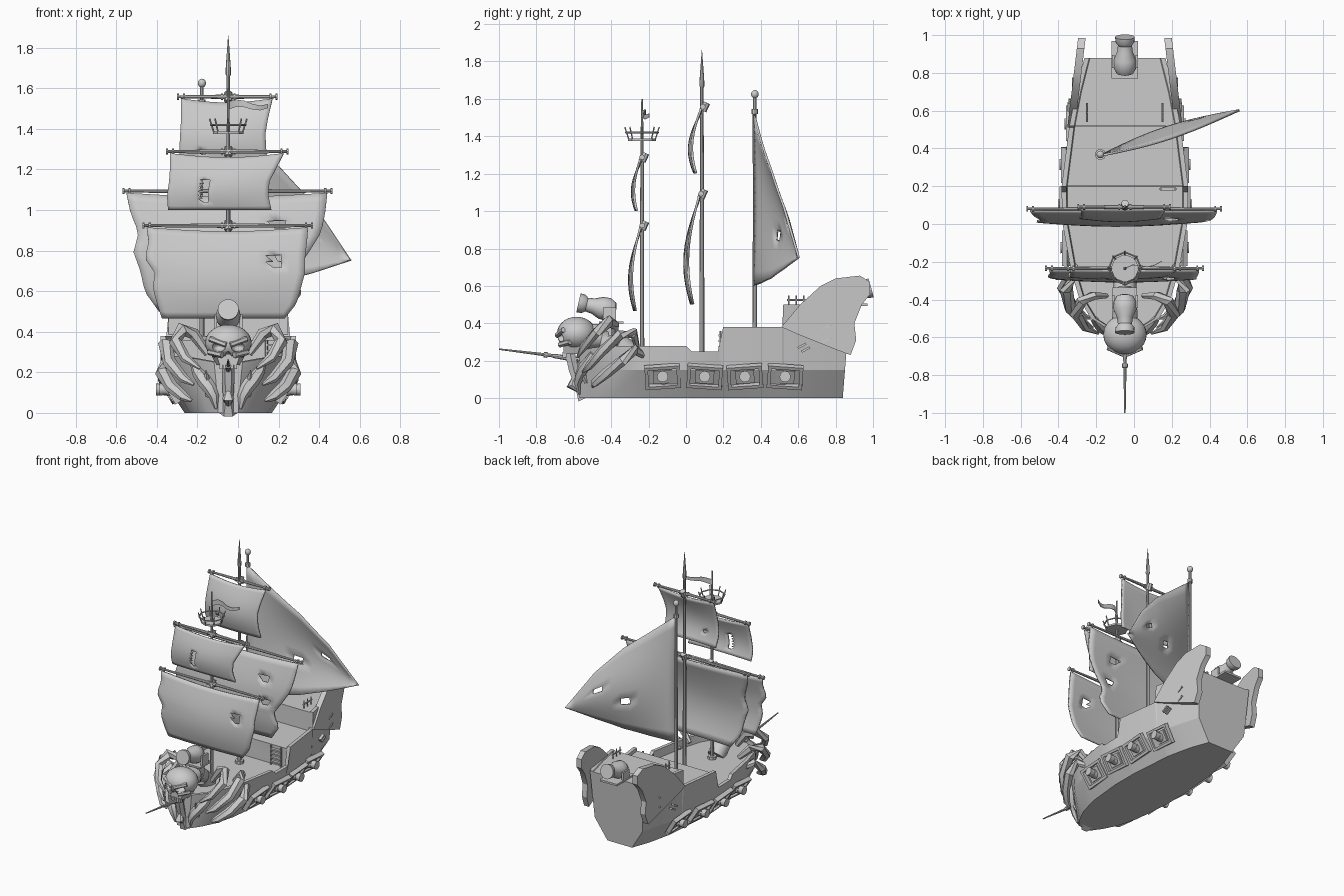
import bpy, bmesh, math, random
from mathutils import Vector, Matrix

random.seed(4)
if "Cube" in bpy.data.objects:
    bpy.data.objects.remove(bpy.data.objects["Cube"])

grey = bpy.data.materials.new("plain grey")
grey.use_nodes = True
grey.diffuse_color = (0.6, 0.6, 0.6, 1)
grey.node_tree.nodes["Principled BSDF"].inputs["Base Color"].default_value = (0.6, 0.6, 0.6, 1)
CX = -0.048  # keel line


def finish(name, bm, angle=35):
    bmesh.ops.recalc_face_normals(bm, faces=bm.faces)
    me = bpy.data.meshes.new(name)
    bm.to_mesh(me)
    bm.free()
    me.materials.append(grey)
    ob = bpy.data.objects.new(name, me)
    bpy.context.collection.objects.link(ob)
    bpy.ops.object.select_all(action='DESELECT')
    ob.select_set(True)
    bpy.context.view_layer.objects.active = ob
    bpy.ops.object.shade_smooth_by_angle(angle=math.radians(angle))
    return ob


def loft(name, rings, angle=35):
    """Skin a list of closed rings and cap both ends."""
    bm = bmesh.new()
    rows = [[bm.verts.new(p) for p in r] for r in rings]
    n = len(rows[0])
    for a, b in zip(rows, rows[1:]):
        for i in range(n):
            bm.faces.new((a[i], a[(i + 1) % n], b[(i + 1) % n], b[i]))
    bm.faces.new(rows[0])
    bm.faces.new(rows[-1][::-1])
    return finish(name, bm, angle)


def tube(name, pts, radii, sides=8, flat=1.0):
    pts = [Vector(p) for p in pts]
    rings = []
    for i, p in enumerate(pts):
        t = (pts[min(i + 1, len(pts) - 1)] - pts[max(i - 1, 0)]).normalized()
        u = t.cross(Vector((0, 1, 0) if abs(t.y) < 0.9 else (1, 0, 0))).normalized()
        w = t.cross(u)
        rings.append([p + radii[i] * (math.cos(a) * u + flat * math.sin(a) * w)
                      for a in (2 * math.pi * k / sides for k in range(sides))])
    return loft(name, rings)


def rod(name, a, b, r, sides=8):
    return tube(name, [a, b], [r, r], sides)


def box(name, loc, size, rot=Matrix()):
    bm = bmesh.new()
    bmesh.ops.create_cube(bm, size=1, matrix=Matrix.Translation(loc) @ rot @ Matrix.Diagonal((*size, 1)))
    return finish(name, bm)


def ball(name, loc, size):
    bm = bmesh.new()
    bmesh.ops.create_uvsphere(bm, u_segments=24, v_segments=14, radius=1,
                              matrix=Matrix.Translation(loc) @ Matrix.Diagonal((*size, 1)))
    return finish(name, bm, 50)


def lerp_list(vals, t):
    f = t * (len(vals) - 1)
    i = min(int(f), len(vals) - 2)
    return vals[i] + (vals[i + 1] - vals[i]) * (f - i)


# Hull: y, half widths at bottom, chine and top, rail height, deck height
stations = [
    (-.57, .05, .06, .07, .25, .22), (-.50, .10, .15, .18, .27, .22),
    (-.40, .15, .23, .24, .28, .22), (-.25, .19, .275, .285, .28, .22),
    (.0, .215, .315, .33, .28, .22), (.03, .215, .316, .333, .25, .22),
    (.17, .215, .316, .335, .25, .22), (.199, .215, .315, .335, .38, .22),
    (.2, .215, .315, .335, .38, .36), (.515, .19, .28, .295, .38, .36),
    (.52, .19, .28, .294, .5, .495), (.70, .15, .24, .26, .5, .495),
    (.85, .10, .195, .215, .5, .495)]
rings = []
for y, b, m, t, zr, zd in stations:
    half = [(b, 0), (m, .15), (t, zr), (t - .025, zr), (t - .03, zd)]
    both = half + [(-x, z) for x, z in reversed(half)]
    rake = .04 if y > .8 else 0
    rings.append([(CX + x, y - rake * .3 + rake * z * 2, z) for x, z in both])
loft("hull", rings, 20)

# Stern wings
wing = [(.51, .38), (.61, .5), (.72, .6), (.8, .64), (.93, .655), (.985, .62), (.985, .555),
        (.94, .5), (.9, .4), (.91, .31), (.88, .23), (.8, .26), (.6, .34)]
for s in (-1, 1):
    rings = [[(CX + s * (.305 - (y - .51) * .12 - d), y, z) for y, z in wing] for d in (0, .04)]
    loft("stern_wing", rings, 20)
    # Scratches and nicks in the planking
    for y, z in ((.62, .28), (.64, .26), (.75, .31), (.75, .38)):
        box("plank_scar", (CX + s * (.312 - (y - .51) * .17), y, z), (.02, .05, .012),
            Matrix.Rotation(.5, 4, 'X'))

# Gun ports: tilted frame strips, lid plate and short barrel
for s in (-1, 1):
    for k, (y, x) in enumerate(((-.125, .275), (.1, .29), (.315, .282), (.53, .255))):
        tilt = Matrix.Rotation((-1) ** k * .07, 4, 'X') @ Matrix.Rotation(s * .55, 4, 'Y')
        base = Matrix.Translation((CX + s * (x + .008), y, .115)) @ tilt
        for off, size in (((0, 0, .06), (.03, .19, .018)), ((0, 0, -.06), (.03, .19, .018)),
                          ((0, .085, 0), (.03, .018, .13)), ((0, -.085, 0), (.03, .018, .13)),
                          ((0, 0, 0), (.012, .1, .08))):
            box("port_frame", base @ Vector(off), size, tilt)
        tube("port_gun", [(CX + s * (x + d), y, .115) for d in (-.03, .03, .03, .065, .065, .03)],
             (.03, .03, .026, .03, .02, .016), 12)

# Masts
FORE, MAIN, MIZZ = (CX, -.235), (CX, .085), (-.178, .368)
tube("fore_mast", [(*FORE, z) for z in (.2, .24, .24, 1.35, 1.6)], (.03, .03, .012, .009, .004))
tube("main_mast", [(*MAIN, z) for z in (.2, .24, .24, 1.66, 1.67, 1.71, 1.86)],
     (.03, .03, .014, .009, .014, .012, .001))
tube("mizzen_mast", [(*MIZZ, z) for z in (.35, .38, .38, 1.62)], (.03, .03, .012, .009))
ball("mizzen_knob", (*MIZZ, 1.625), (.02, .02, .022))
rod("mizzen_collar", (*MIZZ, 1.52), (*MIZZ, 1.545), .018)


def sail(name, y, top, bottom, left, right, belly, holes):
    """Billowing square sail with torn sides, hung from a yard."""
    nu, nv = 20, 14
    bm = bmesh.new()
    g = []
    for j in range(nv + 1):
        v = j / nv
        l, r = lerp_list(left, v), lerp_list(right, v)
        g.append([])
        for i in range(nu + 1):
            u = i / nu
            bulge = math.sin(math.pi * v * .82) * (.75 + .25 * math.sin(math.pi * u))
            z = top + (bottom - top) * v - .02 * math.sin(math.pi * u) * (1 - v)
            g[-1].append(bm.verts.new((l + (r - l) * u, y - .01 - belly * bulge, z)))
    for j in range(nv):
        for i in range(nu):
            if (i, j) in holes:  # tear: keep only one corner of the cell
                bm.faces.new((g[j][i], g[j + 1][i], g[j + 1][i + 1]))
            elif (i - 1, j) not in holes:
                bm.faces.new((g[j][i], g[j + 1][i], g[j + 1][i + 1], g[j][i + 1]))
    ob = finish(name, bm, 50)
    mod = ob.modifiers.new("cloth", 'SOLIDIFY')
    mod.thickness = .012
    # Yard with end caps and lashings
    a, b, yy, zz = left[0] - .015, right[0] + .02, y + .005, top + .008
    tube("yard", [(a, yy, zz), ((a + b) / 2, yy, zz), (b, yy, zz)], (.007, .011, .007))
    for x in (a, a + .03, CX - .03, CX + .03, b - .03, b):
        rod("yard_band", (x - .005, yy, zz), (x + .005, yy, zz), .015)
    rod("yard_mount", (CX, yy, zz - .022), (CX, yy + .02, zz + .022), .02)


sail("main_lower_sail", .075, 1.085, .5, (-.55, -.53, -.49, -.515, -.48, -.46, -.39),
     (.44, .43, .41, .35, .28, .32, .25), .08, {(14, 3), (16, 7)})
sail("main_upper_sail", .085, 1.55, 1.2, (-.28, -.28, -.285, -.29, -.28),
     (.17, .15, .135, .14, .15), .065, {(4, 10)})
sail("fore_lower_sail", -.24, .915, .465, (-.45, -.44, -.46, -.41, -.42, -.4, -.375),
     (.345, .34, .33, .33, .31, .29, .23), .06, {(15, 4), (15, 5)})
sail("fore_upper_sail", -.24, 1.28, 1.0, (-.335, -.335, -.34, -.35, -.345),
     (.225, .19, .155, .15, .165), .045, {(6, k) for k in range(6, 12)})

# Mizzen sail: leech distances and foot heights across its width
bm = bmesh.new()
N, grid = 12, []
for i in range(N + 1):
    u = i / N
    hi, lo = lerp_list((1.53, 1.38, 1.23, 1.03, .755), u), lerp_list((.6, .615, .64, .69, .75), u)
    grid.append([])
    for j in range(N + 1):
        v = j / N
        puff = .06 * math.sin(math.pi * u) * math.sin(math.pi * v)
        grid[-1].append(bm.verts.new((MIZZ[0] + .735 * u - puff * .3, MIZZ[1] + .24 * u + puff - .03 * math.sin(math.pi * u),
                                      hi + (lo - hi) * v)))
for i in range(N):
    for j in range(N):
        if (i, j) not in {(5, 7), (8, 4)}:
            bm.faces.new((grid[i][j], grid[i + 1][j], grid[i + 1][j + 1], grid[i][j + 1]))
finish("mizzen_sail", bm, 50).modifiers.new("cloth", 'SOLIDIFY').thickness = .012

# Lookout basket and pennant
rod("lookout_floor", (*FORE, 1.375), (*FORE, 1.387), .075, 8)
corners = [Vector((math.cos(k * math.pi / 4), math.sin(k * math.pi / 4), 0)) for k in range(8)]
for k, c in enumerate(corners):
    o = Vector((*FORE, 0))
    rod("lookout_post", o + c * .07 + Vector((0, 0, 1.38)), o + c * .092 + Vector((0, 0, 1.45)), .004, 6)
    rod("lookout_rail", o + c * .086 + Vector((0, 0, 1.42)), o + corners[k - 7] * .086 + Vector((0, 0, 1.42)), .005, 6)
loft("pennant", [[(CX + .195 * t, -.235 + .03 * t + .012 * math.sin(t * 7) + d, 1.515 + h * (1 - .5 * t) + .012 * math.sin(t * 6))
                  for d, h in ((-.002, -.02), (.002, -.02), (.002, .02), (-.002, .02))]
                 for t in (0, .2, .4, .6, .8, 1)])

# Carved skull with cut sockets
skull = ball("skull", (CX, -.585, .345), (.115, .105, .09))
for x, z, size in ((-.048, .325, (.034, .05, .024)), (.048, .325, (.034, .05, .024)), (0, .28, (.014, .06, .022))):
    cutter = ball("socket_cutter", (CX + x, -.68, z), size)
    cutter.hide_render = True
    mod = skull.modifiers.new("socket", 'BOOLEAN')
    mod.operation, mod.object = 'DIFFERENCE', cutter
    bpy.context.view_layer.objects.active = skull
    bpy.ops.object.modifier_apply(modifier=mod.name)
    bpy.data.objects.remove(cutter)
loft("upper_jaw", [[(CX + x * w, y, z) for x, y in ((-1, -.55), (-.7, -.655), (.7, -.655), (1, -.55))]
                   for w, z in ((.085, .29), (.06, .235))])
for k in range(-2, 3):
    box("tooth", (CX + k * .018, -.65, .232), (.014, .02, .03))
for s in (-1, 1):
    rod("brow", (CX + s * .01, -.69, .335), (CX + s * .09, -.655, .365), .014, 6)
    rod("cheek", (CX + s * .03, -.675, .285), (CX + s * .095, -.62, .3), .015, 6)
tube("neck", [(CX, -.54, .33), (CX, -.45, .33), (CX, -.36, .29), (CX, -.28, .22)], (.07, .065, .06, .06), 12)

# Curled bone claws and bow ribs on both sides
claws = [[(.10, -.38, .29), (.17, -.38, .39), (.23, -.41, .41), (.26, -.48, .35), (.21, -.55, .27), (.14, -.58, .22)],
         [(.20, -.26, .27), (.28, -.28, .35), (.31, -.35, .34), (.29, -.45, .25), (.22, -.52, .17), (.17, -.55, .14)],
         [(.26, -.22, .22), (.31, -.27, .26), (.325, -.34, .2), (.28, -.43, .13), (.22, -.49, .08), (.18, -.5, .06)],
         [(.17, -.5, .24), (.15, -.52, .2), (.12, -.55, .16), (.09, -.57, .12), (.07, -.58, .08), (.06, -.57, .02)]]
for s in (-1, 1):
    for c in claws:
        tube("bone_claw", [(CX + s * x, y, z) for x, y, z in c], (.018, .03, .036, .033, .025, .008), 6, .8)
    tube("bow_spike", [(CX + s * .1, -.53, .08), (CX + s * .105, -.56, .15), (CX + s * .11, -.58, .21)], (.012, .02, .002), 4)

# Stem and bowsprit
tube("stem", [(CX, -.54, .0), (CX, -.57, .06), (CX, -.6, .15), (CX, -.62, .24)], (.045, .025, .03, .03), 6)
tube("stem_boss", [(CX, -.575, .04), (CX, -.61, .07), (CX, -.6, .11)], (.012, .03, .01), 8)
tube("bowsprit", [(CX, -.55, .2), (CX, -.7, .225), (CX, -.72, .228), (CX, -1, .262)], (.014, .012, .009, .004))
rod("bowsprit_ring", (CX, -.74, .23), (CX, -.76, .233), .015)


def deck_gun(name, start, end):
    """Pot-bellied gun with a hollow flared muzzle."""
    a, b = Vector(start), Vector(end)
    prof = ((0, .02), (.04, .045), (.2, .062), (.4, .06), (.6, .042), (.78, .037),
            (.86, .05), (1, .052), (1, .036), (.75, .028))
    tube(name, [a.lerp(b, t) for t, r in prof], [r for t, r in prof], 16)


deck_gun("bow_gun", (CX, -.375, .465), (CX, -.575, .51))
box("bow_gun_platform", (CX, -.4, .405), (.13, .13, .012))
box("bow_gun_post", (CX, -.41, .36), (.07, .08, .1))
deck_gun("stern_gun", (CX, .79, .535), (CX, .99, .59))
box("stern_gun_platform", (CX, .87, .5), (.14, .2, .014))
for s in (-1, 1):
    for y in (-.41, .86):
        box("gun_cheek", (CX + s * .062, y, .45 if y < 0 else .53), (.014, .07, .07))
    # Poop rail, deck posts and ladder
    for k in range(3):
        rod("poop_post", (CX + s * .2, .55 + k * .04, .49), (CX + s * .2, .55 + k * .04, .55), .005, 6)
    rod("poop_rail", (CX + s * .2, .54, .525), (CX + s * .2, .64, .525), .006, 6)
    rod("ladder_side", (.18 + s * .04, .185, .22), (.18 + s * .04, .185, .36), .007, 6)
for k in range(4):
    box("ladder_step", (.18, .185, .245 + k * .03), (.08, .02, .01))
